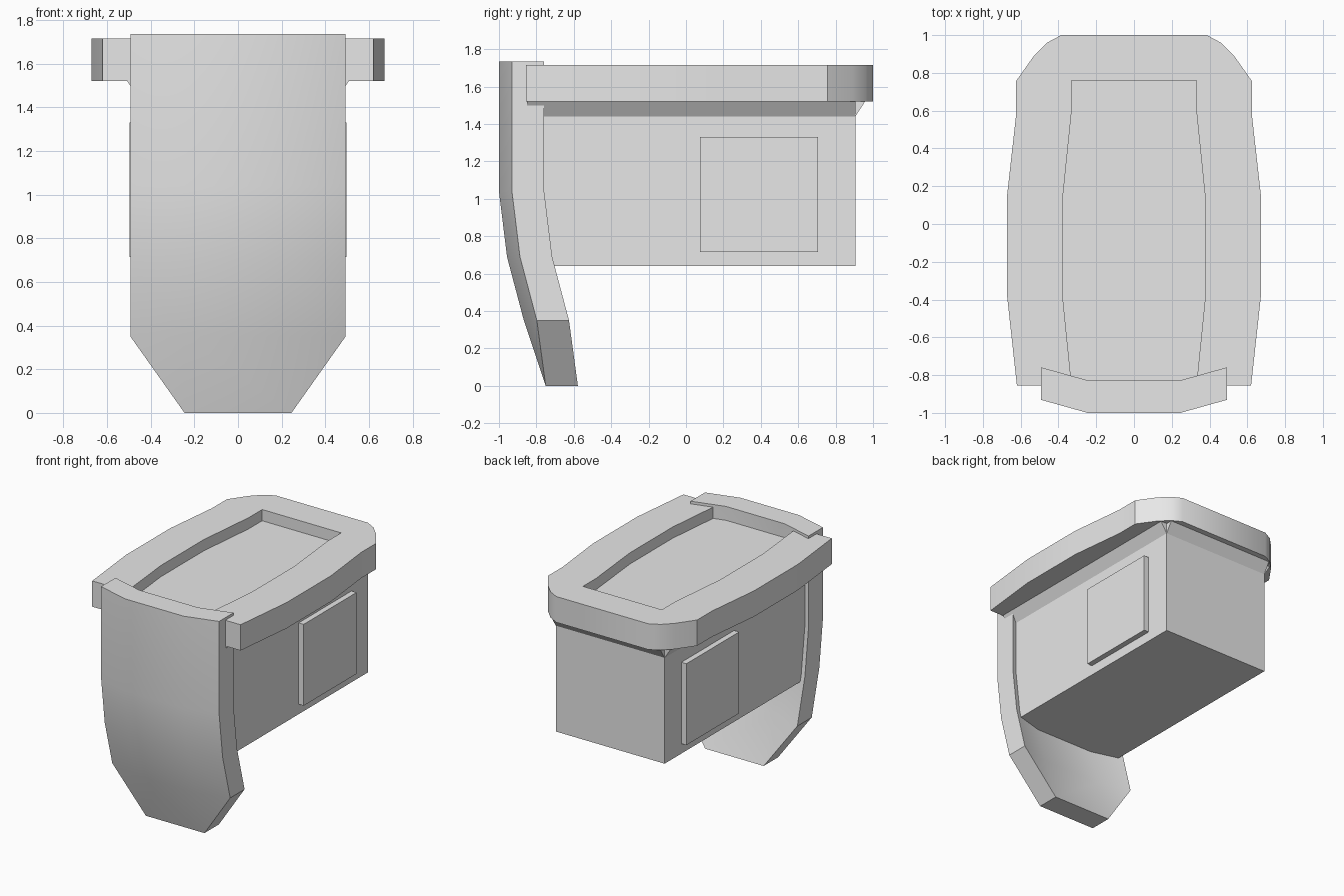
import bpy
import bmesh
from math import radians

old = bpy.data.objects.get("Cube")
if old:
    bpy.data.objects.remove(old, do_unlink=True)

grey = bpy.data.materials.new("plain_grey")
grey.use_nodes = True
GREY = (0.8, 0.8, 0.8, 1)
grey.diffuse_color = GREY
grey.node_tree.nodes["Principled BSDF"].inputs["Base Color"].default_value = GREY


def finish(bm, name, smooth=False):
    """Turn a bmesh into a named grey object."""
    bmesh.ops.remove_doubles(bm, verts=bm.verts, dist=0.0001)
    bmesh.ops.recalc_face_normals(bm, faces=bm.faces)
    mesh = bpy.data.meshes.new(name)
    bm.to_mesh(mesh)
    bm.free()
    mesh.materials.append(grey)
    obj = bpy.data.objects.new(name, mesh)
    bpy.context.collection.objects.link(obj)
    if smooth:
        bpy.ops.object.select_all(action="DESELECT")
        obj.select_set(True)
        bpy.context.view_layer.objects.active = obj
        bpy.ops.object.shade_smooth_by_angle(angle=radians(30))
    return obj


def extrude(points, offset, name, smooth=False):
    """Extrude a flat outline of 3D points along an offset."""
    bm = bmesh.new()
    face = bm.faces.new([bm.verts.new(p) for p in points])
    new = bmesh.ops.extrude_face_region(bm, geom=[face])["geom"]
    moved = [v for v in new if isinstance(v, bmesh.types.BMVert)]
    bmesh.ops.translate(bm, verts=moved, vec=offset)
    return finish(bm, name, smooth)


def box(x0, x1, y0, y1, z0, z1, name):
    corners = [(x0, y0, z0), (x1, y0, z0), (x1, y1, z0), (x0, y1, z0)]
    return extrude(corners, (0, 0, z1 - z0), name)


BODY_X, BODY_FRONT, BODY_BACK = 0.455, -0.85, 0.905
RIM_BOTTOM, RIM_TOP, FLOOR = 1.52, 1.715, 1.63
FLARE_BOTTOM, FLARE = 1.44, 0.052

# Main body
box(-BODY_X, BODY_X, BODY_FRONT, BODY_BACK, 0.64, RIM_BOTTOM, "body")

# Side plates and sloped flares under the rim
for side, label in ((1, "left"), (-1, "right")):
    box(side * 0.44, side * 0.497, 0.075, 0.705, 0.715, 1.33, label + "_side_plate")
    wedge = [(side * BODY_X, BODY_FRONT, FLARE_BOTTOM),
             (side * (BODY_X + FLARE), BODY_FRONT, RIM_BOTTOM),
             (side * BODY_X, BODY_FRONT, RIM_BOTTOM)]
    extrude(wedge, (0, BODY_BACK - BODY_FRONT, 0), label + "_flare")
wedge = [(-BODY_X, BODY_BACK, FLARE_BOTTOM),
         (-BODY_X, BODY_BACK + FLARE, RIM_BOTTOM),
         (-BODY_X, BODY_BACK, RIM_BOTTOM)]
extrude(wedge, (2 * BODY_X, 0, 0), "back_flare")

# Rim, open at the front, with a sunken panel inside
outer = [(0.62, -0.855), (0.672, -0.38), (0.672, 0.15), (0.624, 0.58),
         (0.624, 0.757), (0.53, 0.89), (0.46, 0.96), (0.385, 1.0)]
inner = [(0.33, 0.76), (0.33, 0.6), (0.378, 0.13), (0.378, -0.38), (0.33, -0.855)]


def mirrored(half):
    return half + [(-x, y) for x, y in reversed(half)]


def at_height(outline, z):
    return [(x, y, z) for x, y in outline]


u_shape = mirrored(outer) + [(-x, y) for x, y in reversed(inner)] + inner
extrude(at_height(u_shape, RIM_BOTTOM), (0, 0, RIM_TOP - RIM_BOTTOM), "rim", True)
extrude(at_height(mirrored(inner), RIM_BOTTOM), (0, 0, FLOOR - RIM_BOTTOM), "sunken_panel")

# Curved front shield: rows of (height, backward shift, half width)
rows = [(1.735, 0, 0.493), (1.04, 0, 0.493), (0.69, 0.043, 0.493),
        (0.35, 0.133, 0.493), (0, 0.25, 0.245)]
THICK = 0.172
bm = bmesh.new()
grids = []
for depth in (0, THICK):
    grid = []
    for z, shift, half in rows:
        row = []
        for x in (-half, -0.245, 0.245, half):
            y = -1 + 0.28 * (abs(x) - 0.245) + shift + depth
            row.append(bm.verts.new((x, y, z)))
        grid.append(row)
    grids.append(grid)
front, back = grids
last = len(rows) - 1
for r in range(last):
    for grid in grids:
        for c in range(3):
            quad = [grid[r][c], grid[r][c + 1], grid[r + 1][c + 1], grid[r + 1][c]]
            # The side strips taper to a point at the foot
            if r == last - 1 and c != 1:
                quad.pop(3 if c == 0 else 2)
                quad[-1] = grid[last][1 if c == 0 else 2]
            bm.faces.new(quad)
    for c in (0, 3):
        bm.faces.new([front[r][c], front[r + 1][c], back[r + 1][c], back[r][c]])
for c in range(3):
    bm.faces.new([front[0][c], front[0][c + 1], back[0][c + 1], back[0][c]])
bm.faces.new([front[last][1], front[last][2], back[last][2], back[last][1]])
finish(bm, "front_shield", True)
